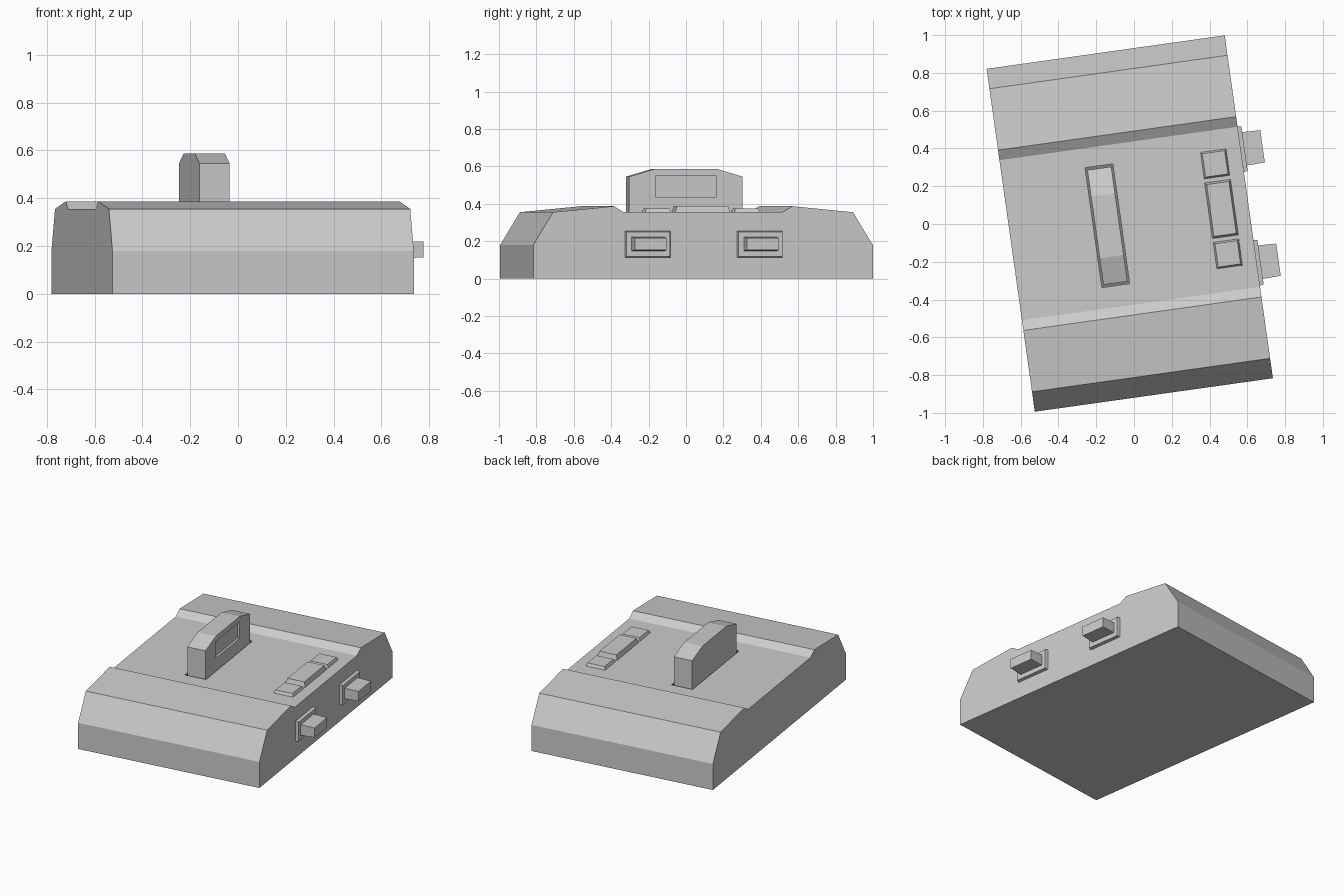
import bpy, bmesh, math
from mathutils import Matrix

cube = bpy.data.objects.get("Cube")
if cube:
    bpy.data.objects.remove(cube, do_unlink=True)

# The whole console is turned slightly about the vertical axis
TURN = Matrix.Translation((-0.0225, 0.0025, 0)) @ Matrix.Rotation(math.radians(8), 4, "Z")


def material(name, grey):
    m = bpy.data.materials.new(name)
    colour = (grey, grey, grey, 1)
    m.diffuse_color = colour
    m.use_nodes = True
    m.node_tree.nodes["Principled BSDF"].inputs["Base Color"].default_value = colour
    return m


GREY = material("plain grey", 0.6)
DARK = material("slot shadow grey", 0.2)


def finish(name, bm, mat):
    bmesh.ops.recalc_face_normals(bm, faces=bm.faces)
    mesh = bpy.data.meshes.new(name)
    bm.to_mesh(mesh)
    bm.free()
    mesh.materials.append(mat)
    ob = bpy.data.objects.new(name, mesh)
    bpy.context.collection.objects.link(ob)
    ob.matrix_world = TURN
    return ob


def extrude_profile(points, centre, width):
    """Side profile (depth, height) extruded across the width."""
    bm = bmesh.new()
    face = bm.faces.new([bm.verts.new((centre - width / 2, y, z)) for y, z in points])
    new = bmesh.ops.extrude_face_region(bm, geom=[face])["geom"]
    verts = [g for g in new if isinstance(g, bmesh.types.BMVert)]
    bmesh.ops.translate(bm, verts=verts, vec=(width, 0, 0))
    return bm


def block(name, low, high, mat=GREY, axis=2, taper=0.0):
    """Box whose far face along the axis is drawn in by the taper."""
    bm = bmesh.new()
    bmesh.ops.create_cube(bm, size=1)
    for v in bm.verts:
        far = v.co[axis] > 0
        for i in range(3):
            side = 1 if v.co[i] > 0 else -1
            v.co[i] = high[i] if side > 0 else low[i]
            if far and i != axis:
                v.co[i] -= side * taper
    return finish(name, bm, mat)


# Console body: both ends sloped, with a sunken middle deck
DECK = 0.355
half = [(0.9165, 0), (0.9165, 0.18), (0.81, DECK), (0.482, 0.387), (0.428, DECK)]
profile = half + [(-y, z) for y, z in reversed(half)]
body = finish("console_body", extrude_profile(profile, 0, 1.273), GREY)

# Slot cut into the deck
cu, cv = -0.119, 0.005
cutter = block("slot_cutter", (cu - 0.074, cv - 0.32, 0.29), (cu + 0.074, cv + 0.32, 0.5), DARK)
cutter.hide_render = True
cut = body.modifiers.new("slot", "BOOLEAN")
cut.operation, cut.solver, cut.object = "DIFFERENCE", "EXACT", cutter
cut.material_mode = "TRANSFER"
bpy.context.view_layer.update()
result = bpy.data.meshes.new_from_object(body.evaluated_get(bpy.context.evaluated_depsgraph_get()))
body.modifiers.clear()
body.data = result
bpy.data.objects.remove(cutter, do_unlink=True)

# Cartridge with sloped shoulders and a sunken label panel on one side
W = 0.128
half = [(0.3065, 0.28), (0.3065, 0.545), (0.165, 0.587)]
points = [(cv + y, z) for y, z in half] + [(cv - y, z) for y, z in reversed(half)]
bm = extrude_profile(points, cu, W)
side = max(bm.faces, key=lambda f: f.calc_center_median().x)
outer = list(side.verts)
bm.faces.remove(side)
x = cu + W / 2
corners = [(-0.163, 0.435), (0.163, 0.435), (0.163, 0.55), (-0.163, 0.55)]
rim = [bm.verts.new((x, cv + y, z)) for y, z in corners]
floor = [bm.verts.new((x - 0.015, cv + y, z)) for y, z in corners]


def nearest(left, pick):
    return pick([v for v in outer if (v.co.y < cv) == left], key=lambda v: v.co.z)


low_l, low_r = nearest(True, min), nearest(False, min)
top_l, top_r = nearest(True, max), nearest(False, max)
mid_l, mid_r = [next(v for v in outer if (v.co.y < cv) == left and abs(v.co.z - 0.545) < 0.001)
                for left in (True, False)]
for loop in ([low_l, low_r, rim[1], rim[0]], [low_r, mid_r, top_r, rim[2], rim[1]],
             [top_r, top_l, rim[3], rim[2]], [top_l, mid_l, low_l, rim[0], rim[3]], floor):
    bm.faces.new(loop)
for i in range(4):
    j = (i + 1) % 4
    bm.faces.new([rim[i], rim[j], floor[j], floor[i]])
finish("cartridge", bm, GREY)

# Row of three raised buttons
for name, y, length, top in (("rear_button", 0.25, 0.15, 0.375),
                             ("middle_button", 0.009, 0.303, 0.387),
                             ("front_button", -0.231, 0.15, 0.375)):
    block(name, (0.419, y - length / 2, DECK - 0.01), (0.564, y + length / 2, top), taper=0.013)

# Two side sockets with plugs
for name, y in (("rear", 0.307), ("front", -0.299)):
    block(name + "_socket", (0.62, y - 0.126, 0.11), (0.657, y + 0.126, 0.258), axis=0, taper=0.008)
    block(name + "_plug", (0.64, y - 0.09, 0.148), (0.753, y + 0.09, 0.222), axis=0, taper=0.004)
